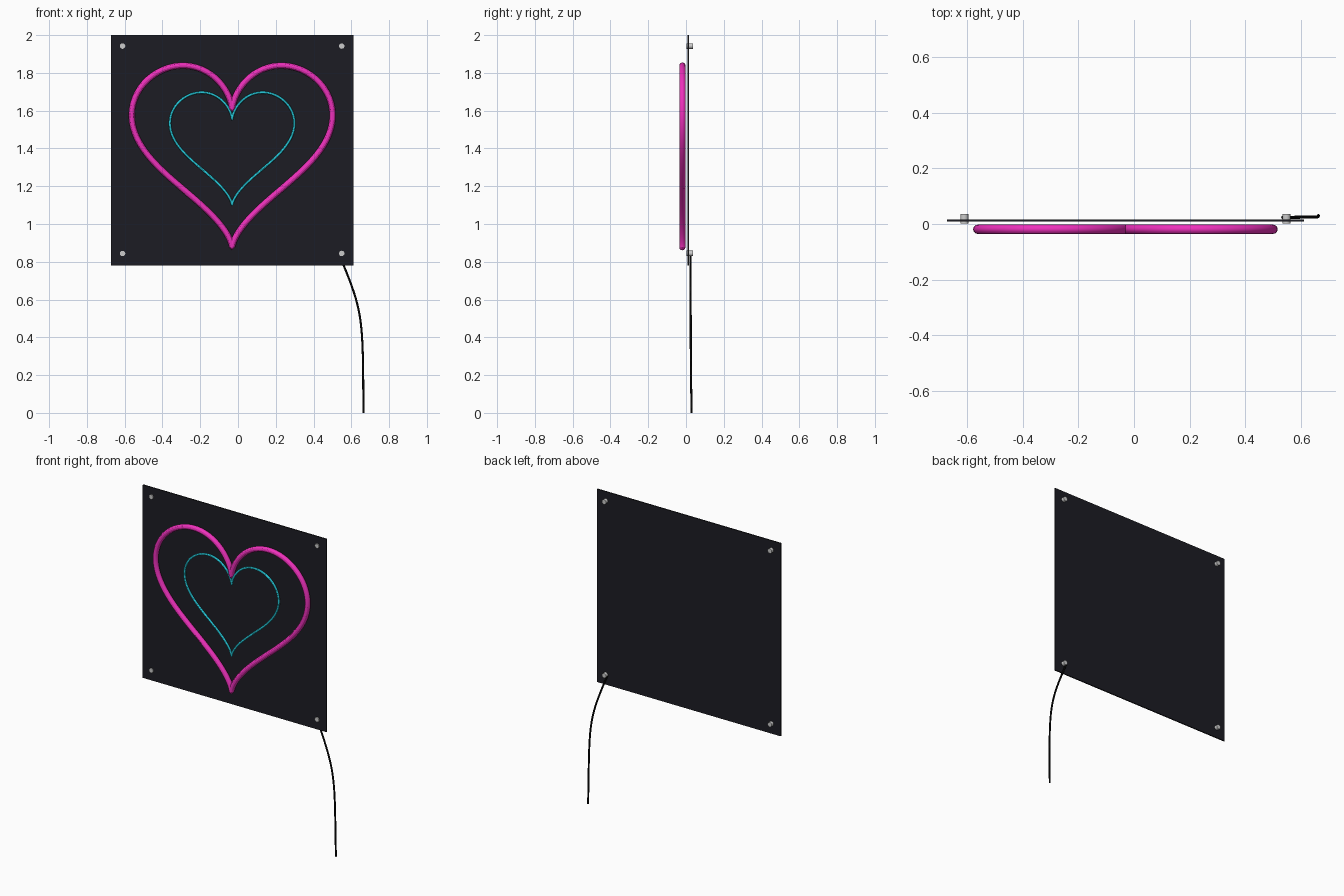
import bpy
from math import sin, cos, pi

if "Cube" in bpy.data.objects:
    bpy.data.objects.remove(bpy.data.objects["Cube"])


def material(name, rgb):
    m = bpy.data.materials.new(name)
    m.diffuse_color = (*rgb, 1)
    m.use_nodes = True
    m.node_tree.nodes["Principled BSDF"].inputs["Base Color"].default_value = m.diffuse_color
    return m


dark = material("dark_panel", (0.012, 0.012, 0.017))
black = material("black_rubber", (0.003, 0.003, 0.003))
pink = material("pink_tube", (0.85, 0.03, 0.5))
cyan = material("cyan_tube", (0.02, 0.62, 0.75))


def tube(name, points, radius, mat, kind="POLY", cyclic=False):
    """Round tube along a path, converted to a smooth mesh."""
    cu = bpy.data.curves.new(name, "CURVE")
    cu.dimensions = "3D"
    cu.bevel_depth = radius
    cu.bevel_resolution = 4
    cu.use_fill_caps = not cyclic
    sp = cu.splines.new(kind)
    sp.points.add(len(points) - 1)
    for p, co in zip(sp.points, points):
        p.co = (*co, 1)
    sp.use_cyclic_u = cyclic
    if kind == "NURBS":
        sp.order_u = 4
        sp.use_endpoint_u = True
        sp.resolution_u = 8
    ob = bpy.data.objects.new(name, cu)
    bpy.context.collection.objects.link(ob)
    bpy.ops.object.select_all(action="DESELECT")
    ob.select_set(True)
    bpy.context.view_layer.objects.active = ob
    bpy.ops.object.convert(target="MESH")
    ob = bpy.context.object
    ob.name = name
    ob.data.materials.append(mat)
    bpy.ops.object.shade_smooth_by_angle()
    return ob


def heart(cx, y, cz, s, n=128):
    """Classic sine-cubed heart outline."""
    pts = []
    for i in range(n):
        t = 2 * pi * i / n
        h = 13 * cos(t) - 5 * cos(2 * t) - 2 * cos(3 * t) - cos(4 * t)
        pts.append((cx + s * 16 * sin(t) ** 3, y, cz + s * h))
    return pts


CX = -0.031

# Backing panel
bpy.ops.mesh.primitive_cube_add(size=1, location=(CX, 0.013, 1.39))
panel = bpy.context.object
panel.name = "backing_panel"
panel.scale = (1.285, 0.008, 1.22)
panel.data.materials.append(dark)

# Neon hearts
tube("outer_heart_tube", heart(CX, -0.019, 1.4425, 0.03325), 0.0165, pink, cyclic=True)
tube("inner_heart_tube", heart(CX, -0.019, 1.451, 0.0206), 0.007, cyan, cyclic=True)

# Corner standoffs through the panel
for sx, side in ((-1, "left"), (1, "right")):
    for sz, level in ((-1, "lower"), (1, "upper")):
        bpy.ops.mesh.primitive_cylinder_add(
            vertices=20, radius=0.0145, depth=0.034,
            location=(CX + sx * 0.58, 0.0195, 1.393 + sz * 0.549),
            rotation=(pi / 2, 0, 0))
        bpy.context.object.name = f"{level}_{side}_standoff"
        bpy.ops.object.shade_smooth_by_angle()

# Power cable hanging from the lower right corner
tube("power_cable",
     [(0.535, 0.024, 0.84), (0.57, 0.024, 0.755), (0.64, 0.025, 0.59),
      (0.662, 0.025, 0.38), (0.663, 0.026, 0.19), (0.664, 0.03, 0.0)],
     0.0055, black, kind="NURBS")
